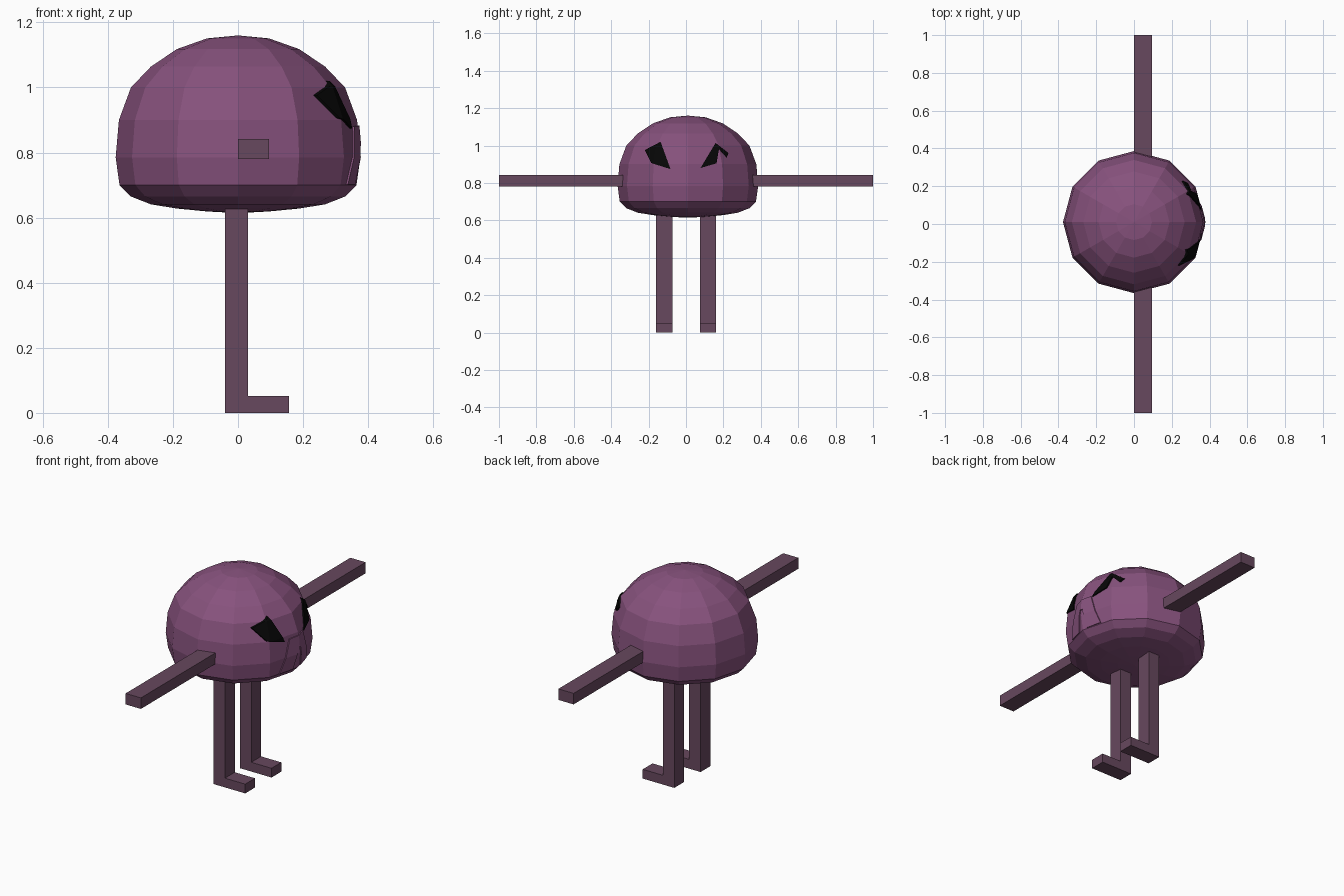
import bpy, bmesh, math
from mathutils import Vector

if "Cube" in bpy.data.objects:
    bpy.data.objects.remove(bpy.data.objects["Cube"])

CENTRE = Vector((0, 0.01, 0.785))


def material(name, rgb):
    m = bpy.data.materials.new(name)
    m.diffuse_color = (*rgb, 1)
    m.use_nodes = True
    m.node_tree.nodes["Principled BSDF"].inputs["Base Color"].default_value = m.diffuse_color
    return m


PURPLE = material("body purple", (0.242, 0.084, 0.205))
PLUM = material("limb plum", (0.136, 0.065, 0.112))
BLACK = material("eye black", (0.002, 0.002, 0.002))


def make(name, bm, mat):
    bmesh.ops.recalc_face_normals(bm, faces=bm.faces)
    mesh = bpy.data.meshes.new(name)
    bm.to_mesh(mesh)
    bm.free()
    mesh.materials.append(mat)
    ob = bpy.data.objects.new(name, mesh)
    bpy.context.collection.objects.link(ob)
    return ob


def prism(name, points, offset, mat):
    """Extrude a closed outline of 3D points along an offset."""
    bm = bmesh.new()
    face = bm.faces.new([bm.verts.new(p) for p in points])
    out = bmesh.ops.extrude_face_region(bm, geom=[face])
    moved = [v for v in out["geom"] if isinstance(v, bmesh.types.BMVert)]
    bmesh.ops.translate(bm, verts=moved, vec=offset)
    return make(name, bm, mat)


def dome(name, mat, scale=1.0, sides=12):
    """Twelve-sided lathe with a round top and a shallow underside."""
    profile = [(0.095, 0.619), (0.188, 0.628), (0.268, 0.641), (0.329, 0.665),
               (0.364, 0.70), (0.376, 0.785), (0.366, 0.90), (0.329, 1.0),
               (0.268, 1.064), (0.188, 1.118), (0.095, 1.151)]
    bm = bmesh.new()
    rings = []
    for r, z in profile:
        rings.append([bm.verts.new((r * math.cos(math.tau * i / sides),
                                    0.01 + r * math.sin(math.tau * i / sides), z))
                      for i in range(sides)])
    low, high = bm.verts.new((0, 0.01, 0.614)), bm.verts.new((0, 0.01, 1.16))
    for i in range(sides):
        j = (i + 1) % sides
        for a, b in zip(rings, rings[1:]):
            bm.faces.new((a[i], a[j], b[j], b[i]))
        bm.faces.new((low, rings[0][j], rings[0][i]))
        bm.faces.new((high, rings[-1][i], rings[-1][j]))
    for v in bm.verts:
        v.co = CENTRE + (v.co - CENTRE) * scale
    return make(name, bm, mat)


def face_plate(name, outline, mat, scale):
    """Raised plate that follows the dome: outline prism cut by a larger dome."""
    ob = prism(name, [(0.2, y, z) for y, z in outline], (0.4, 0, 0), mat)
    cutter = dome("plate_cutter", mat, scale)
    cutter.hide_render = True
    mod = ob.modifiers.new("fit", 'BOOLEAN')
    mod.operation = 'INTERSECT'
    mod.solver = 'EXACT'
    mod.object = cutter
    bpy.context.view_layer.objects.active = ob
    bpy.ops.object.modifier_apply(modifier=mod.name)
    bpy.data.objects.remove(cutter)


# Body
dome("body", PURPLE)

# Arms
arm = [(0, 0.78), (0.095, 0.78), (0.095, 0.842), (0, 0.842)]
for side, label in ((-1, "front"), (1, "back")):
    prism(label + "_arm", [(x, side * 0.335, z) for x, z in arm],
          (0, side * 0.665, 0), PLUM)

# Legs with feet pointing to +x
leg = [(-0.04, 0), (0.157, 0), (0.157, 0.052), (0.031, 0.052),
       (0.031, 0.65), (-0.04, 0.65)]
for y, label in ((-0.16, "front"), (0.074, "back")):
    prism(label + "_leg", [(x, y, z) for x, z in leg], (0, 0.087, 0), PLUM)

# Slanted eyes
face_plate("front_eye", [(-0.22, 0.976), (-0.136, 1.02), (-0.083, 0.874),
                         (-0.185, 0.906)], BLACK, 1.02)
face_plate("back_eye", [(0.078, 0.88), (0.158, 1.014), (0.227, 0.96),
                        (0.217, 0.935), (0.176, 0.98), (0.163, 0.905)], BLACK, 1.02)

# Forked snout
face_plate("snout", [(-0.05, 0.88), (0.068, 0.885), (0.125, 0.705), (0.04, 0.702),
                     (0.02, 0.82), (0.0, 0.82), (-0.025, 0.702), (-0.11, 0.702)],
           PURPLE, 1.015)
